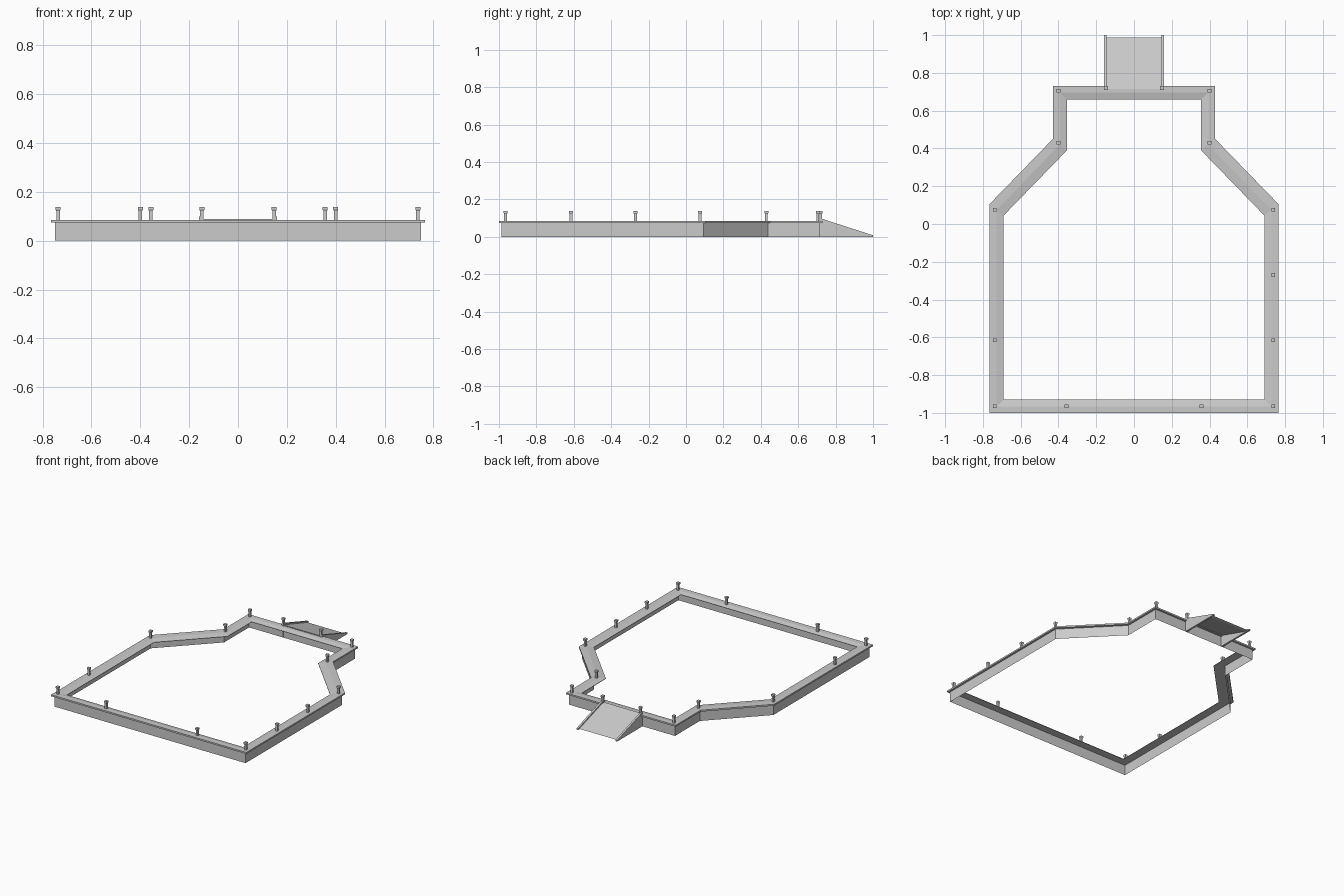
import bpy

old = bpy.data.objects.get("Cube")
if old:
    bpy.data.objects.remove(old, do_unlink=True)

grey = bpy.data.materials.new("light grey")
grey.use_nodes = True
COLOUR = (0.6, 0.6, 0.6, 1)
grey.diffuse_color = COLOUR
grey.node_tree.nodes["Principled BSDF"].inputs["Base Color"].default_value = COLOUR


def make(name, verts, faces):
    mesh = bpy.data.meshes.new(name)
    mesh.from_pydata(verts, [], faces)
    mesh.materials.append(grey)
    obj = bpy.data.objects.new(name, mesh)
    bpy.context.collection.objects.link(obj)
    return obj


def loft(name, rings, closed=False, caps=False):
    """Skin equal-sized closed rings, listed in order."""
    n = len(rings[0])
    verts = [v for ring in rings for v in ring]
    faces = []
    for r in range(len(rings) if closed else len(rings) - 1):
        a, b = r * n, (r + 1) % len(rings) * n
        faces += [(a + i, a + (i + 1) % n, b + (i + 1) % n, b + i) for i in range(n)]
    if caps:
        faces += [tuple(reversed(range(n))), tuple(range(len(verts) - n, len(verts)))]
    return make(name, verts, faces)


# Left half of the rim outline: outer x, y and y shift towards the inner edge
HALF = [(0.765, -1, 0.07), (0.765, 0.105, -0.06),
        (0.43, 0.45, -0.06), (0.43, 0.73, -0.07)]


def outline(t, z):
    """Ring at fraction t from outer edge to inner edge."""
    left = [(x - 0.075 * t, y + s * t, z) for x, y, s in HALF]
    return left + [(-x, y, z) for x, y, z in reversed(left)]


# Thin outer wall and overhanging cap with a sloped inner half
loft("wall", [outline(0.2, 0), outline(0.2, 0.075)])
loft("rim_cap", [outline(t, z) for t, z in
                 ((0, 0.074), (0, 0.085), (0.5, 0.085), (1, 0.077), (1, 0.074))],
     closed=True)


# Square posts with a wider head
def square(x, y, r, z):
    return [(x - r, y - r, z), (x + r, y - r, z), (x + r, y + r, z), (x - r, y + r, z)]


def post(name, x, y):
    loft(name, [square(x, y, r, z) for r, z in
                ((0.007, 0.08), (0.007, 0.122), (0.01, 0.127), (0.01, 0.138))], caps=True)


PAIRS = [(0.737, -0.965), (0.357, -0.965), (0.737, -0.615), (0.737, 0.075),
         (0.4, 0.43), (0.4, 0.705), (0.148, 0.72)]
for i, (x, y) in enumerate(PAIRS):
    post(f"post_left_{i}", x, y)
    post(f"post_right_{i}", -x, y)
post("post_left_extra", 0.737, -0.27)


# Ramp: sloping deck between two wedge-shaped side panels
def extrude_x(name, profile, x0, x1):
    loft(name, [[(x, y, z) for y, z in profile] for x in (x0, x1)], caps=True)


extrude_x("ramp_deck", [(0.715, 0.082), (0.715, 0.09), (0.987, 0.004), (0.965, 0.004)],
          -0.147, 0.147)
WEDGE = [(0.715, 0), (0.715, 0.1), (1, 0.008), (1, 0)]
extrude_x("ramp_side_left", WEDGE, 0.146, 0.16)
extrude_x("ramp_side_right", WEDGE, -0.16, -0.146)
